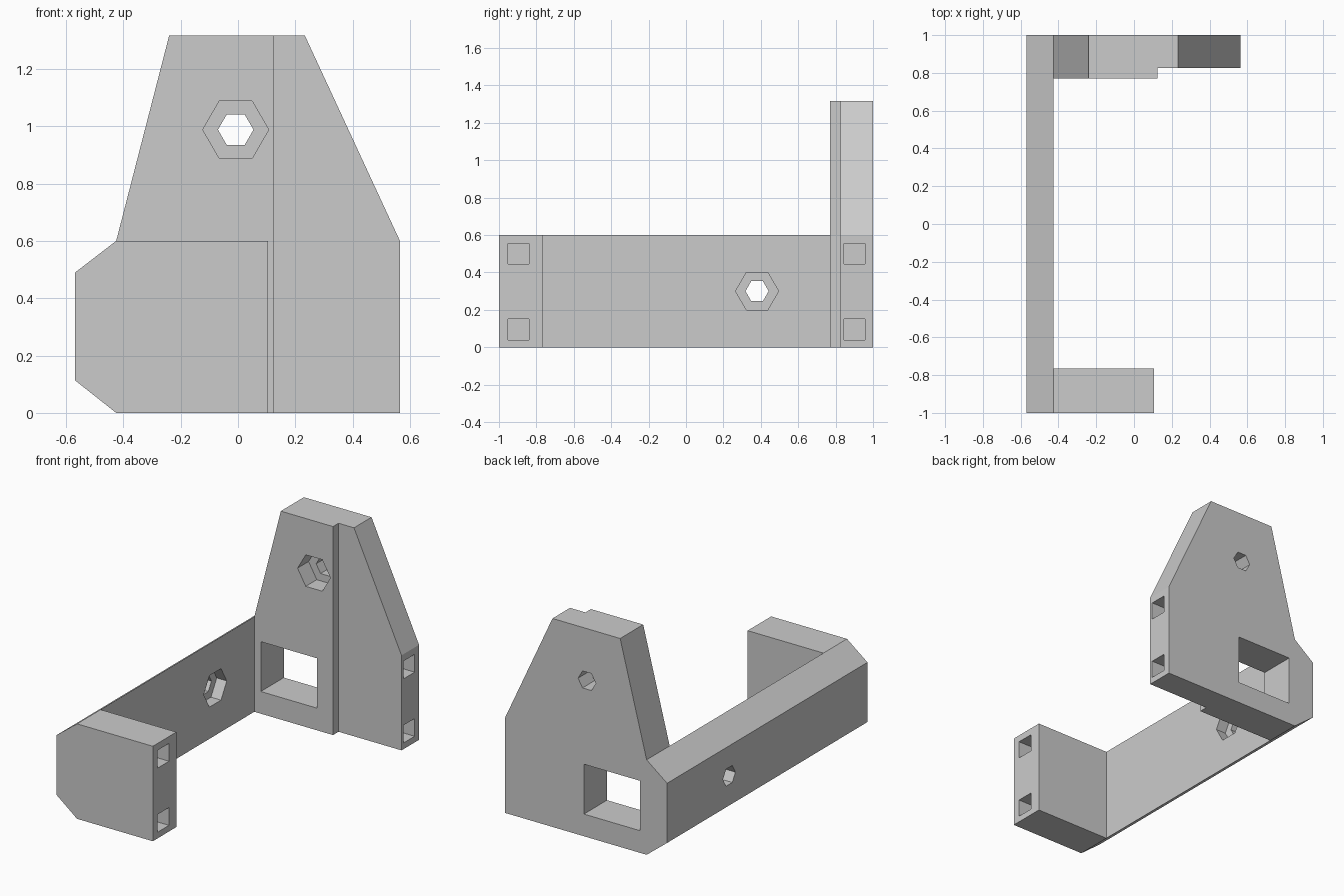
import bpy, bmesh, math
from mathutils import Vector

cube = bpy.data.objects.get("Cube")
if cube:
    bpy.data.objects.remove(cube, do_unlink=True)

GREY = (0.6, 0.6, 0.6, 1.0)
grey = bpy.data.materials.new("plain grey")
grey.use_nodes = True
grey.diffuse_color = GREY
grey.node_tree.nodes["Principled BSDF"].inputs["Base Color"].default_value = GREY


def prism(name, profile, start, end, axis="Y"):
    """Extrude a profile: (x, z) points along Y, or (y, z) points along X."""
    bm = bmesh.new()
    place = (lambda a, b: (a, start, b)) if axis == "Y" else (lambda a, b: (start, a, b))
    face = bm.faces.new([bm.verts.new(place(a, b)) for a, b in profile])
    offset = Vector((0, end - start, 0)) if axis == "Y" else Vector((end - start, 0, 0))
    extruded = bmesh.ops.extrude_face_region(bm, geom=[face])["geom"]
    moved = [v for v in extruded if isinstance(v, bmesh.types.BMVert)]
    bmesh.ops.translate(bm, verts=moved, vec=offset)
    bmesh.ops.recalc_face_normals(bm, faces=bm.faces[:])
    mesh = bpy.data.meshes.new(name)
    bm.to_mesh(mesh)
    bm.free()
    mesh.materials.append(grey)
    obj = bpy.data.objects.new(name, mesh)
    bpy.context.collection.objects.link(obj)
    return obj


def rect(a0, a1, b0, b1):
    return [(a0, b0), (a1, b0), (a1, b1), (a0, b1)]


def hexagon(a, b, radius):
    return [(a + radius * math.cos(i * math.pi / 3), b + radius * math.sin(i * math.pi / 3))
            for i in range(6)]


def combine(target, tool, operation):
    """Apply a boolean and discard the helper."""
    tool.hide_render = True
    mod = target.modifiers.new(operation.lower(), "BOOLEAN")
    mod.operation = operation
    mod.solver = "EXACT"
    mod.object = tool
    bpy.context.view_layer.objects.active = target
    bpy.ops.object.modifier_apply(modifier=mod.name)
    bpy.data.objects.remove(tool, do_unlink=True)


# Main levels shared by the parts
INNER, OUTER, RAIL_TOP = -0.425, -0.568, 0.6
ARM_END, PLATE_END, STEP = 0.105, 0.565, 0.125
chamfer = [(INNER, RAIL_TOP), (OUTER, 0.49), (OUTER, 0.113), (INNER, 0)]

# Tall tapered plate, side beam and short front arm
bracket = prism("bracket", chamfer + [(PLATE_END, 0), (PLATE_END, RAIL_TOP),
                                      (0.233, 1.317), (-0.24, 1.317)], 0.77, 1)
combine(bracket, prism("side_beam", chamfer, -1, 1), "UNION")
combine(bracket, prism("front_arm", chamfer + [(ARM_END, 0), (ARM_END, RAIL_TOP)],
                       -1, -0.765), "UNION")

# Thinner strip on the plate, and its square window
combine(bracket, prism("step_cutter", rect(STEP, 0.7, -0.1, 1.5), 0.7, 0.825), "DIFFERENCE")
combine(bracket, prism("window_cutter", rect(-0.38, 0.013, 0.14, 0.455), 0.6, 1.1), "DIFFERENCE")

# Hexagonal bolt holes with wider nut pockets on the inner sides
POCKET, BOLT = 0.115, 0.062
for radius, end in ((POCKET, 0.88), (BOLT, 1.1)):
    combine(bracket, prism("plate_hole_cutter", hexagon(-0.008, 0.988, radius), 0.7, end),
            "DIFFERENCE")
for radius, end in ((POCKET, -0.495), (BOLT, -0.7)):
    combine(bracket, prism("beam_hole_cutter", hexagon(0.38, 0.3, radius), -0.3, end, "X"),
            "DIFFERENCE")

# Square sockets in both free ends
for end, y in ((ARM_END, -0.895), (PLATE_END, 0.9)):
    for z in (0.095, 0.5):
        hole = rect(y - 0.056, y + 0.056, z - 0.056, z + 0.056)
        combine(bracket, prism("socket_cutter", hole, end + 0.05, end - 0.22, "X"), "DIFFERENCE")

# Merge coplanar faces left by the joins
bm = bmesh.new()
bm.from_mesh(bracket.data)
bmesh.ops.remove_doubles(bm, verts=bm.verts[:], dist=0.0001)
bmesh.ops.dissolve_limit(bm, angle_limit=math.radians(0.5), verts=bm.verts[:], edges=bm.edges[:])
bm.to_mesh(bracket.data)
bm.free()
